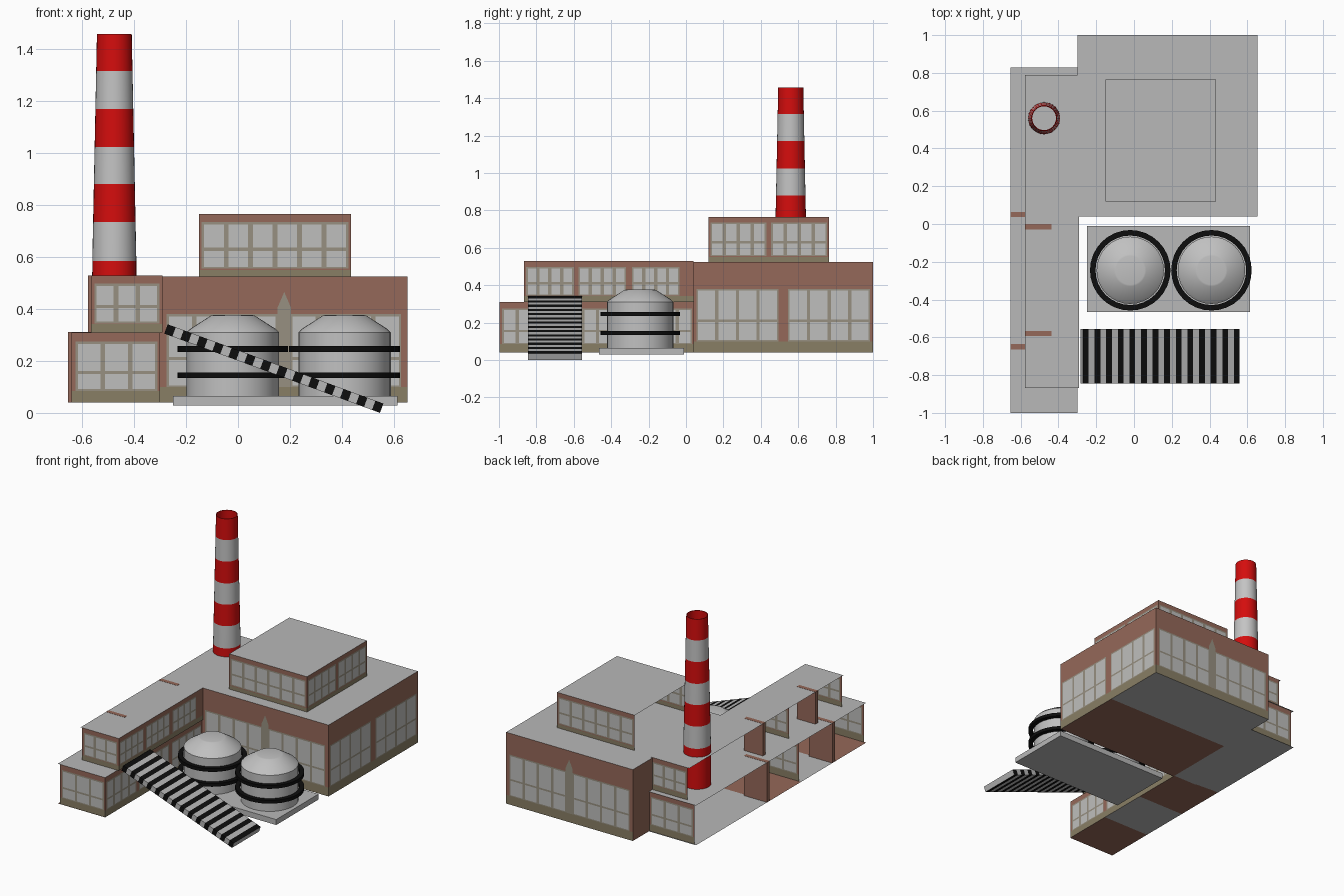
import bpy, bmesh, math
from mathutils import Matrix

if "Cube" in bpy.data.objects:
    bpy.data.objects.remove(bpy.data.objects["Cube"])


def mat(name, r, g, b):
    m = bpy.data.materials.new(name)
    m.diffuse_color = (r, g, b, 1)
    m.use_nodes = True
    m.node_tree.nodes["Principled BSDF"].inputs["Base Color"].default_value = m.diffuse_color
    return m


BRICK = mat("brick", 0.30, 0.14, 0.10)
BASE = mat("olive_plinth", 0.25, 0.21, 0.13)
FRAME = mat("window_frame", 0.31, 0.28, 0.22)
PANE = mat("window_pane", 0.52, 0.52, 0.51)
GREY = mat("concrete_grey", 0.48, 0.48, 0.48)
RED = mat("chimney_red", 0.66, 0.004, 0.004)
WHITE = mat("chimney_white", 0.55, 0.55, 0.55)
STEEL = mat("tank_steel", 0.53, 0.53, 0.53)
BLACK = mat("black", 0.004, 0.004, 0.004)


def obj(name, bm, mats, smooth=False):
    me = bpy.data.meshes.new(name)
    bm.to_mesh(me)
    bm.free()
    for m in mats:
        me.materials.append(m)
    o = bpy.data.objects.new(name, me)
    bpy.context.collection.objects.link(o)
    if smooth:
        bpy.context.view_layer.objects.active = o
        o.select_set(True)
        bpy.ops.object.shade_smooth_by_angle(angle=math.radians(30))
        o.select_set(False)
    return o


def sheet(name, x0, x1, y0, y1, z, m):
    bm = bmesh.new()
    bm.faces.new([bm.verts.new(p) for p in
                  ((x0, y0, z), (x1, y0, z), (x1, y1, z), (x0, y1, z))])
    return obj(name, bm, [m])


def box(name, x0, x1, y0, y1, z0, z1, m):
    bm = bmesh.new()
    bmesh.ops.create_cube(bm, size=1)
    for v in bm.verts:
        v.co = (x1 if v.co.x > 0 else x0, y1 if v.co.y > 0 else y0, z1 if v.co.z > 0 else z0)
    return obj(name, bm, [m])


def wall(name, p0, p1, z0, z1, zb, win=None, groups=()):
    """Wall sheet from p0 to p1 (outside on the right), cut into plinth, frames and panes.
    win = (bottom, transom, top); groups = (start, end, panes) along the wall."""
    length = math.dist(p0, p1)
    g = 0.009
    us, vs, cols, rows = {0, length}, {z0, zb, z1}, [], []
    if win:
        rows = [(win[0] + 0.006, win[1] - 0.006), (win[1] + 0.006, win[2] - g)]
        vs.update([win[0], win[2]] + [r for row in rows for r in row])
    for a, b, n in groups:
        step = (b - a) / n
        us.update((a, b))
        for i in range(n):
            c = (a + i * step + g, a + (i + 1) * step - g)
            cols.append(c)
            us.update(c)
    us, vs = sorted(us), sorted(vs)

    def kind(u, v):
        if v < zb:
            return 1
        if win and win[0] < v < win[2] and any(a < u < b for a, b, n in groups):
            hit = any(a < u < b for a, b in cols) and any(a < v < b for a, b in rows)
            return 3 if hit else 2
        return 0

    bm = bmesh.new()
    dx, dy = (p1[0] - p0[0]) / length, (p1[1] - p0[1]) / length
    grid = [[bm.verts.new((p0[0] + dx * u, p0[1] + dy * u, v)) for v in vs] for u in us]
    for i in range(len(us) - 1):
        for j in range(len(vs) - 1):
            f = bm.faces.new((grid[i][j], grid[i + 1][j], grid[i + 1][j + 1], grid[i][j + 1]))
            f.material_index = kind((us[i] + us[i + 1]) / 2, (vs[j] + vs[j + 1]) / 2)
    return obj(name, bm, [BRICK, BASE, FRAME, PANE])


def lathe(name, x, y, profile, n, mats, index=lambda z: 0, closed=False):
    bm = bmesh.new()
    rings = [[bm.verts.new((x + r * math.cos(2 * math.pi * k / n),
                            y + r * math.sin(2 * math.pi * k / n), z)) for k in range(n)]
             for r, z in profile]
    pairs = list(zip(rings, rings[1:])) + ([(rings[-1], rings[0])] if closed else [])
    for a, b in pairs:
        for k in range(n):
            f = bm.faces.new((a[k], a[(k + 1) % n], b[(k + 1) % n], b[k]))
            f.material_index = index((a[k].co.z + b[k].co.z) / 2)
    if not closed and len(mats) == 1:
        bm.faces.new(rings[-1])
    return obj(name, bm, mats, True)


# Main hall
X0, X1, Y0, Y1 = -0.30, 0.653, 0.04, 1.0
hall = (0.10, 0.21, 0.38)
pair = [(0.025, 0.453, 4), (0.50, 0.928, 4)]
side = [(0.015, 0.455, 4), (0.505, 0.945, 4)]
wall("hall_front", (X0, Y0), (X1, Y0), 0.04, 0.525, 0.10, hall, pair)
wall("hall_right", (X1, Y0), (X1, Y1), 0.04, 0.525, 0.10, hall, side)
wall("hall_back", (X1, Y1), (X0, Y1), 0.04, 0.525, 0.10, hall, pair)
wall("hall_left", (X0, Y1), (X0, Y0), 0.04, 0.525, 0.041)
sheet("hall_roof", X0, X1, Y0, Y1, 0.525, GREY)
sheet("hall_floor_front", X0, X1, Y0, 0.55, 0.04, BRICK)
sheet("hall_floor_back", X0, X1, 0.55, Y1, 0.04, GREY)

# Pointed pilasters on the front and back of the hall
for tag, y in (("front", Y0 - 0.003), ("back", Y1 + 0.001)):
    bm = bmesh.new()
    f = bm.faces.new([bm.verts.new((0.178 + x, y, z)) for x, z in
                      ((-0.026, 0.10), (0.026, 0.10), (0.026, 0.405), (0, 0.465), (-0.026, 0.405))])
    obj("pilaster_" + tag, bm, [FRAME])

# Rooftop storey
up = (0.555, 0.63, 0.735)
wall("storey_front", (-0.15, 0.12), (0.435, 0.12), 0.525, 0.765, 0.55, up, [(0.01, 0.575, 6)])
wall("storey_right", (0.435, 0.12), (0.435, 0.765), 0.525, 0.765, 0.55, up,
     [(0.01, 0.31, 4), (0.335, 0.635, 4)])
wall("storey_back", (0.435, 0.765), (-0.15, 0.765), 0.525, 0.765, 0.55, up, [(0.01, 0.575, 6)])
sheet("storey_roof", -0.15, 0.435, 0.12, 0.765, 0.765, GREY)

# Long wing, lower floor, open on its left side
low = (0.085, 0.155, 0.275)
for tag, y in (("front", -0.998), ("middle", -0.30), ("back", 0.82)):
    wall("wing_low_" + tag, (-0.64, y), (-0.30, y), 0.04, 0.31, 0.085, low, [(0.015, 0.33, 3)])
wall("wing_low_right", (-0.30, -0.998), (-0.30, Y0), 0.04, 0.31, 0.085, low,
     [(0.015, 0.335, 4), (0.365, 0.685, 4), (0.715, 1.03, 4)])
sheet("wing_low_roof", -0.655, -0.30, -1.0, 0.828, 0.31, GREY)
for i, (a, b, m) in enumerate(((-1.0, -0.65, BRICK), (-0.65, -0.30, GREY),
                               (-0.30, 0.05, BRICK), (0.05, 0.828, GREY))):
    sheet("wing_floor_%d" % i, -0.655, -0.30, a, b, 0.04, m)

# Long wing, upper floor
upw = (0.345, 0.41, 0.498)
for tag, y in (("front", -0.867), ("middle", -0.30), ("back", 0.79)):
    wall("wing_up_" + tag, (-0.565, y), (-0.29, y), 0.31, 0.528, 0.342, upw, [(0.012, 0.263, 3)])
wall("wing_up_right", (-0.29, -0.867), (-0.29, Y0), 0.31, 0.528, 0.342, upw,
     [(0.012, 0.267, 4), (0.292, 0.547, 4), (0.577, 0.832, 4)])
sheet("wing_up_roof", -0.577, -0.29, -0.867, 0.79, 0.528, GREY)

# Brick partitions inside the wing
for i, y in enumerate((0.05, -0.65)):
    box("partition_low_%d" % i, -0.655, -0.48, y - 0.014, y + 0.014, 0.04, 0.311, BRICK)
for i, y in enumerate((-0.015, -0.58)):
    box("partition_up_%d" % i, -0.577, -0.437, y - 0.014, y + 0.014, 0.31, 0.529, BRICK)

# Striped hollow chimney
cuts = [0.31, 0.585, 0.735, 0.88, 1.023, 1.17, 1.315, 1.458]
radius = lambda z: 0.086 - 0.019 * max(0, z - 0.525) / 0.933
outer = [(radius(z), z) for z in cuts]
inner = [(radius(z) - 0.004, z) for z in reversed(cuts)]
lathe("chimney", -0.476, 0.56, outer + inner, 32, [RED, WHITE],
      lambda z: sum(z > c for c in cuts[1:-1]) % 2, True)

# Tank plinth and two tanks with black hoops
box("tank_plinth", -0.25, 0.613, -0.465, -0.01, 0.028, 0.065, GREY)
for i, x in enumerate((-0.02, 0.41)):
    lathe("tank_%d" % i, x, -0.245,
          [(0.178, 0.065), (0.178, 0.31), (0.165, 0.323), (0.085, 0.374), (0.076, 0.376)], 32, [STEEL])
    for j, z in enumerate((0.145, 0.246)):
        lathe("tank_hoop_%d_%d" % (i, j), x, -0.245,
              [(0.184, z - 0.011), (0.213, z - 0.011), (0.213, z + 0.011), (0.184, z + 0.011)],
              32, [BLACK], closed=True)

# Sloping striped conveyor
N = 27
ang = math.atan2(0.305, 0.83)
length = math.hypot(0.83, 0.305)
bm = bmesh.new()
rings = []
for k in range(N + 1):
    u = length * (k / N - 0.5)
    rings.append([bm.verts.new((u, y, z)) for y, z in
                  ((-0.145, -0.019), (0.145, -0.019), (0.145, 0.019), (-0.145, 0.019))])
for k in range(N):
    for c in range(4):
        f = bm.faces.new((rings[k][c], rings[k][(c + 1) % 4],
                          rings[k + 1][(c + 1) % 4], rings[k + 1][c]))
        f.material_index = (k + 1) % 2
bm.faces.new(rings[0])
bm.faces.new(rings[-1])
bmesh.ops.recalc_face_normals(bm, faces=bm.faces[:])
bm.transform(Matrix.Translation((0.138, -0.70, 0.1705)) @ Matrix.Rotation(ang, 4, 'Y'))
obj("conveyor", bm, [GREY, BLACK])
